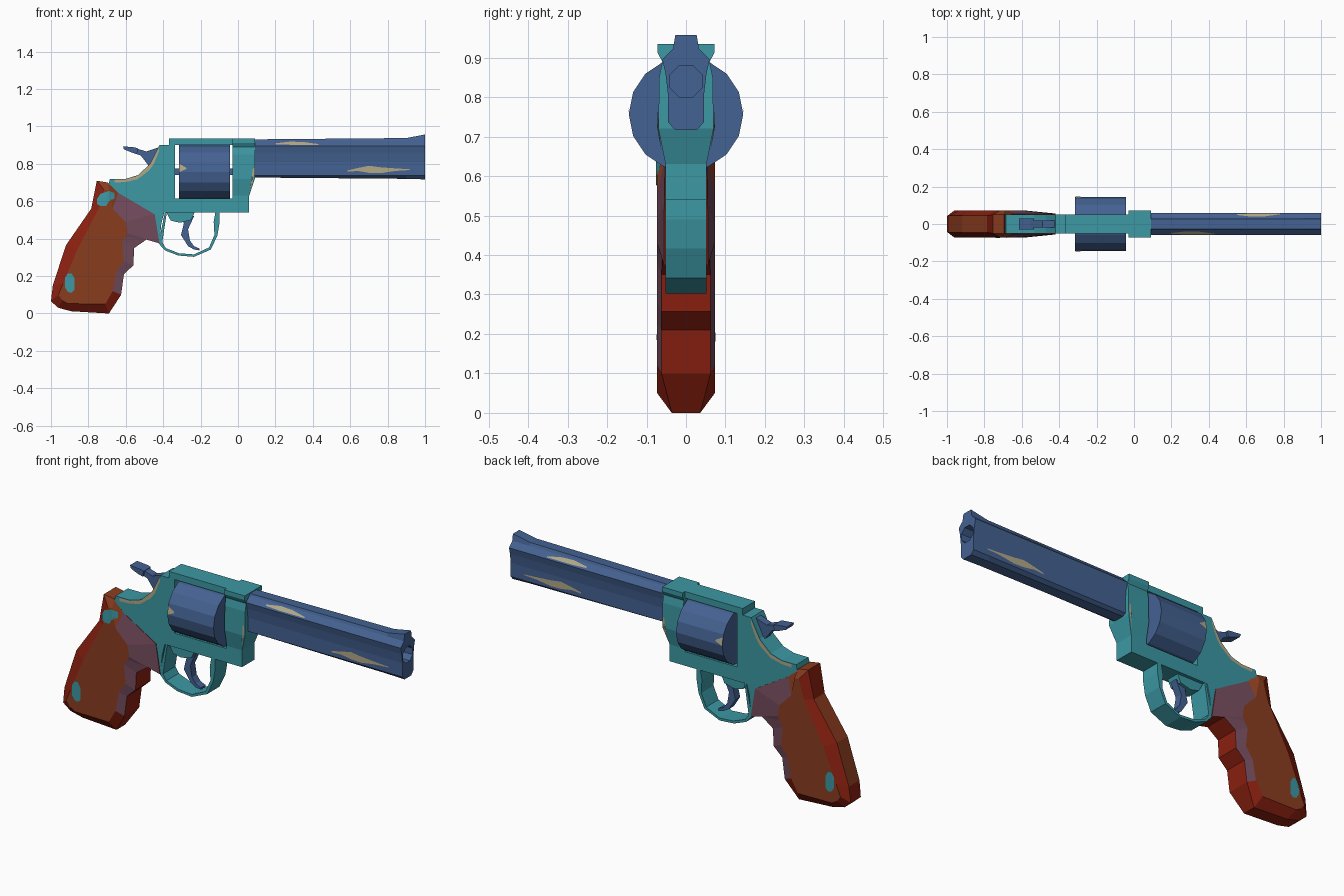
import bpy, bmesh, math
from mathutils import Vector
from mathutils.bvhtree import BVHTree

if "Cube" in bpy.data.objects:
    bpy.data.objects.remove(bpy.data.objects["Cube"])


def material(name, r, g, b):
    m = bpy.data.materials.new(name)
    m.diffuse_color = [((c / 255 + 0.055) / 1.055) ** 2.4 for c in (r, g, b)] + [1]
    m.use_nodes = True
    m.node_tree.nodes["Principled BSDF"].inputs["Base Color"].default_value = m.diffuse_color
    return m


BLUE = material("steel_blue", 68, 98, 146)
TEAL = material("teal_metal", 60, 152, 164)
ORANGE = material("orange_wood", 138, 60, 31)
RED = material("dark_red_wood", 140, 32, 16)
PURPLE = material("worn_purple", 115, 75, 92)
TAN = material("worn_tan", 178, 168, 135)


def make_object(name, bm, mats):
    bmesh.ops.recalc_face_normals(bm, faces=bm.faces)
    me = bpy.data.meshes.new(name)
    bm.to_mesh(me)
    bm.free()
    for m in mats:
        me.materials.append(m)
    ob = bpy.data.objects.new(name, me)
    bpy.context.collection.objects.link(ob)
    return ob


def loft(name, rings, mats, rule=None):
    """Join equal-sized rings of points and cap both ends."""
    bm = bmesh.new()
    vs = [[bm.verts.new(p) for p in ring] for ring in rings]
    n = len(rings[0])
    for i in range(len(vs) - 1):
        for j in range(n):
            k = (j + 1) % n
            f = bm.faces.new((vs[i][j], vs[i][k], vs[i + 1][k], vs[i + 1][j]))
            if rule:
                f.material_index = rule(i, j)
    bm.faces.new(vs[0])
    bm.faces.new(vs[-1])
    return make_object(name, bm, mats)


def extrude(name, profile, w, mat):
    return loft(name, [[(x, s * w, z) for x, z in profile] for s in (-1, 1)], [mat])


def patch(name, target, spans, side, mat):
    """Thin painted patch, spans of (x, z low, z high) projected on a side."""
    src = bmesh.new()
    src.from_mesh(target.data)
    tree = BVHTree.FromBMesh(src)
    bm = bmesh.new()
    rows, y = [], side * 0.05
    for x, lo, hi in spans:
        row = []
        for t in (0, 0.33, 0.67, 1):
            z = lo + (hi - lo) * t
            hit, nrm, _, _ = tree.ray_cast(Vector((x, side * 2, z)), Vector((0, -side, 0)))
            y = hit.y if hit else y
            row.append(bm.verts.new((x, y + side * 0.003, z)))
        rows.append(row)
    src.free()
    for a, b in zip(rows, rows[1:]):
        for k in range(3):
            bm.faces.new((a[k], b[k], b[k + 1], a[k + 1]))
    ob = make_object(name, bm, [mat])
    # make the open sheet face outwards
    if ob.data.polygons[0].normal.y * side < 0:
        ob.data.flip_normals()
    return ob


# Grip: outer outline (x, z, half width) and the raised side panel
outer = [(-.755, .71, .05), (-.695, .70, .05), (-.64, .645, .053), (-.445, .53, .055),
         (-.42, .375, .056), (-.49, .395, .06), (-.555, .35, .062), (-.56, .257, .062),
         (-.61, .21, .062), (-.625, .10, .062), (-.69, 0, .036), (-.89, .012, .036),
         (-.96, .03, .038), (-1, .065, .042), (-.99, .15, .045), (-.92, .365, .045),
         (-.785, .56, .045)]
panel = [(-.715, .66), (-.69, .66), (-.67, .56), (-.60, .49), (-.59, .43), (-.60, .41),
         (-.62, .38), (-.61, .28), (-.65, .225), (-.67, .12), (-.71, .05), (-.91, .053),
         (-.94, .07), (-.96, .10), (-.935, .16), (-.86, .34), (-.745, .56)]


def grip_colour(i, j):
    if i == 1:
        return 0 if j in (0, 14, 15) else 1
    if j in (1, 0):
        return 0
    return 2 if 2 <= j <= 8 else 1


grip = loft("grip", [[(x, -.073, z) for x, z in panel], [(x, -w, z) for x, z, w in outer],
                     [(x, w, z) for x, z, w in outer], [(x, .073, z) for x, z in panel]],
            [ORANGE, RED, PURPLE], grip_colour)

# Frame: C-shaped plate around the cylinder window, closed by the front block
frame = extrude("frame", [(-.37, .935), (-.03, .935), (-.03, .90), (-.337, .90), (-.337, .615),
                          (-.03, .615), (-.03, .54), (-.395, .54), (-.41, .48), (-.42, .38),
                          (-.52, .45), (-.70, .66), (-.685, .72), (-.60, .72), (-.535, .74),
                          (-.47, .80), (-.42, .90), (-.37, .90)], .052, TEAL)
block = loft("frame_front_block",
             [[(-.03, -w, z), (x, -w, z), (x, w, z), (-.03, w, z)] for z, x, w in
              ((.54, .06, .052), (.63, .06, .052), (.72, .09, .07), (.85, .09, .068),
               (.89, .09, .06), (.912, .09, .072), (.935, .09, .072))], [TEAL])

# Trigger guard band
guard_out = [(-.39, .545), (-.425, .375), (-.39, .337), (-.32, .31), (-.235, .303),
             (-.145, .342), (-.11, .417), (-.098, .49), (-.098, .545)]
guard_in = [(-.12, .545), (-.13, .49), (-.126, .42), (-.155, .353), (-.235, .316),
            (-.315, .322), (-.385, .349), (-.405, .38), (-.38, .545)]
extrude("trigger_guard", guard_out + guard_in, .052, TEAL)

# Trigger and its mount
extrude("trigger_mount", [(-.385, .545), (-.36, .497), (-.31, .485), (-.25, .50), (-.23, .545)],
        .035, TEAL)
extrude("trigger", [(-.30, .52), (-.29, .48), (-.305, .42), (-.267, .36), (-.235, .342),
                    (-.205, .337), (-.205, .347), (-.235, .36), (-.257, .39), (-.267, .45),
                    (-.235, .52)], .02, BLUE)

# Hammer with a wider thumb spur
extrude("hammer", [(-.56, .888), (-.49, .866), (-.42, .89), (-.40, .85), (-.44, .77),
                   (-.478, .79), (-.52, .845), (-.565, .86)], .02, BLUE)
extrude("hammer_spur", [(-.615, .894), (-.55, .888), (-.535, .883), (-.54, .853),
                        (-.567, .86), (-.61, .878)], .03, BLUE)

# Sixteen-sided cylinder
cylinder = loft("cylinder", [[(x, .145 * math.cos(a * math.pi / 8),
                               .757 + .145 * math.sin(a * math.pi / 8)) for a in range(16)]
                             for x in (-.315, -.043)], [BLUE])
extrude("cylinder_axle", [(-.34, .74), (-.02, .74), (-.02, .775), (-.34, .775)], .017, BLUE)

# Barrel: half section mirrored, top rising into the front sight
def barrel_ring(x, top, bottom):
    half = [(.027, top), (.033, .922), (.06, .895), (.052, .86), (.046, .81),
            (.046, .737), (.028, bottom)]
    return [(x, y, z) for y, z in half] + [(x, -y, z) for y, z in reversed(half)]


barrel = loft("barrel", [barrel_ring(.085, .931, .727), barrel_ring(.90, .938, .72),
                         barrel_ring(1, .957, .717)], [BLUE])
bore = loft("bore_cutter", [[(x, .044 * math.cos((a + .5) * math.pi / 4),
                              .84 + .044 * math.sin((a + .5) * math.pi / 4)) for a in range(8)]
                            for x in (.88, 1.05)], [BLUE])
bore.hide_render = True
bore.display_type = 'WIRE'
cut = barrel.modifiers.new("bore", 'BOOLEAN')
cut.operation = 'DIFFERENCE'
cut.solver = 'EXACT'
cut.object = bore

# Worn paint patches on both sides
for side, tag in ((-1, "front"), (1, "back")):
    patch("barrel_wear_low_" + tag, barrel, [(.585, .758, .765), (.64, .762, .778),
          (.70, .752, .79), (.76, .75, .782), (.84, .762, .776), (.92, .767, .771)], side, TAN)
    top = .2 if side < 0 else .55
    patch("barrel_wear_high_" + tag, barrel, [(top, .905, .91), (top + .08, .902, .919),
          (top + .15, .902, .917), (top + .23, .902, .906)], side, TAN)
    patch("block_wear_" + tag, block, [(.068, .66, .68), (.078, .70, .77), (.087, .74, .78)],
          side, TAN)
    patch("frame_wear_" + tag, frame, [(-.66, .70, .717), (-.60, .703, .718), (-.537, .718, .736),
          (-.475, .765, .792), (-.45, .80, .835), (-.422, .868, .892)], side, TAN)
    patch("cylinder_wear_" + tag, cylinder, [(-.313, .755, .80), (-.295, .765, .79),
          (-.275, .772, .778)], side, TAN)
    patch("grip_chip_low_" + tag, grip, [(-.925, .14, .19), (-.91, .115, .215), (-.89, .11, .215),
          (-.875, .125, .19)], side, TEAL)
patch("grip_chip_high", grip, [(-.755, .585, .61), (-.735, .575, .64), (-.705, .575, .65),
      (-.69, .60, .655), (-.66, .615, .645)], -1, TEAL)
